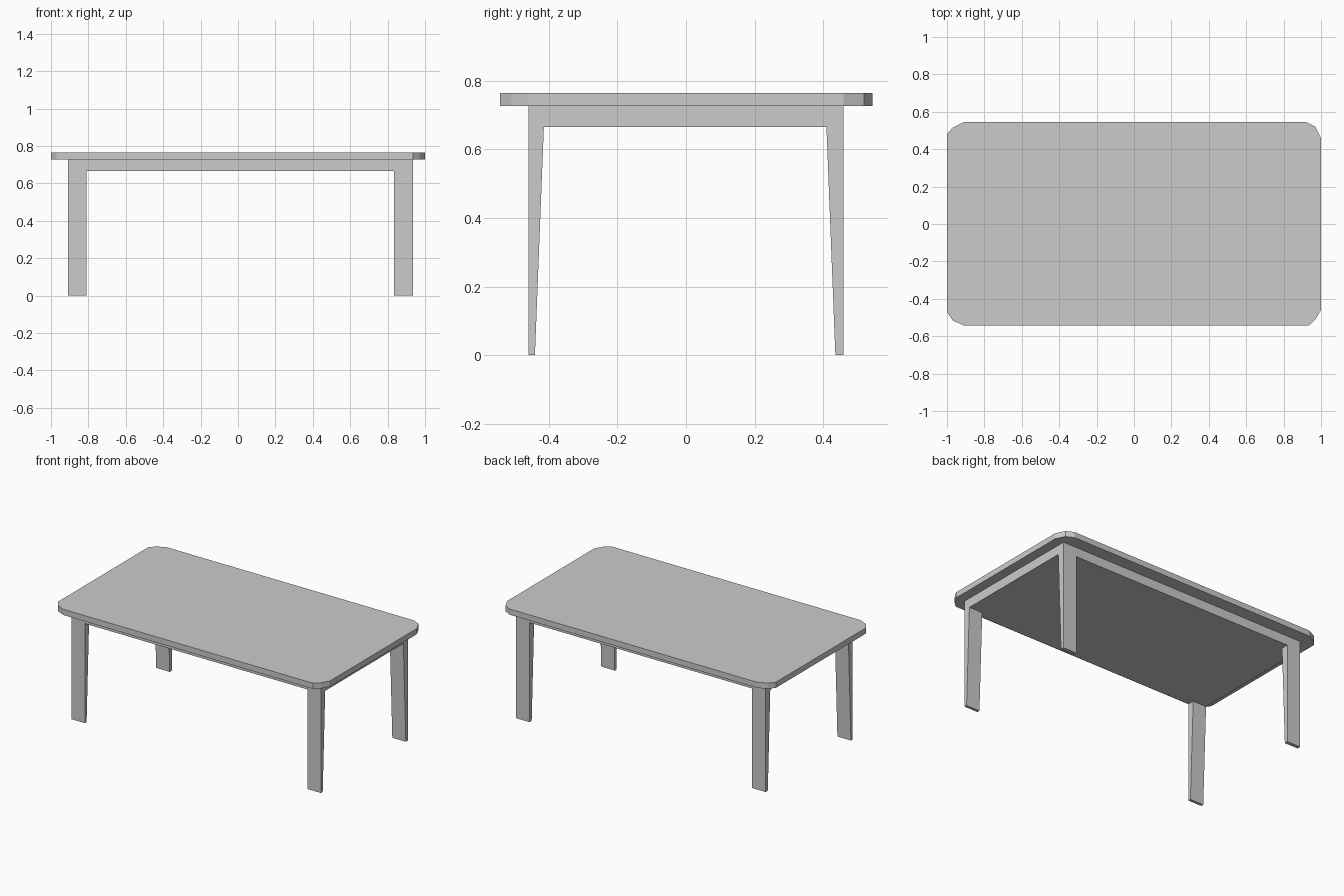
import bpy
import bmesh

if "Cube" in bpy.data.objects:
    bpy.data.objects.remove(bpy.data.objects["Cube"])

TOP_Z, TOP_UNDER, APRON_UNDER = 0.765, 0.727, 0.665


def finish(bm, name):
    bmesh.ops.recalc_face_normals(bm, faces=bm.faces[:])
    mesh = bpy.data.meshes.new(name)
    bm.to_mesh(mesh)
    bm.free()
    obj = bpy.data.objects.new(name, mesh)
    bpy.context.collection.objects.link(obj)
    return obj


def extrude_down(bm, faces, depth):
    geom = bmesh.ops.extrude_face_region(bm, geom=faces)["geom"]
    verts = [g for g in geom if isinstance(g, bmesh.types.BMVert)]
    bmesh.ops.translate(bm, verts=verts, vec=(0, 0, -depth))
    return verts


# Tabletop: slab with two-facet, slightly uneven corners
outline = [
    (-1, -0.47), (-0.97, -0.515), (-0.91, -0.543),
    (0.935, -0.543), (0.97, -0.51), (1, -0.46),
    (1, 0.46), (0.97, 0.52), (0.92, 0.545),
    (-0.91, 0.545), (-0.97, 0.515), (-1, 0.48),
]
bm = bmesh.new()
face = bm.faces.new([bm.verts.new((x, y, TOP_Z)) for x, y in outline])
extrude_down(bm, [face], TOP_Z - TOP_UNDER)
bm.faces.new([bm.verts.new((x, y, TOP_Z)) for x, y in outline])
bmesh.ops.remove_doubles(bm, verts=bm.verts[:], dist=1e-5)
finish(bm, "tabletop")

# Base: solid apron block whose four corners extrude into tapered legs
xs = [-0.91, -0.81, 0.835, 0.935]
ys = [-0.46, -0.415, 0.41, 0.46]
bm = bmesh.new()
grid = [[bm.verts.new((x, y, TOP_UNDER)) for y in ys] for x in xs]
cells = {}
for i in range(3):
    for j in range(3):
        cells[i, j] = bm.faces.new(
            (grid[i][j], grid[i + 1][j], grid[i + 1][j + 1], grid[i][j + 1]))
extrude_down(bm, list(cells.values()), TOP_UNDER - APRON_UNDER)

# Legs: inner side leans outward towards the floor
bm.faces.ensure_lookup_table()
corners = []
for f in bm.faces:
    c = f.calc_center_median()
    if abs(c.z - APRON_UNDER) < 1e-4 and abs(c.x) > 0.82 and abs(c.y) > 0.42:
        corners.append(f)
for v in extrude_down(bm, corners, APRON_UNDER):
    if abs(v.co.y) < 0.45:
        v.co.y += 0.026 if v.co.y > 0 else -0.026

# Close the upper side of the apron block
rim = [e for e in bm.edges if e.is_boundary]
if rim:
    bmesh.ops.holes_fill(bm, edges=rim, sides=0)
finish(bm, "apron_and_legs")
